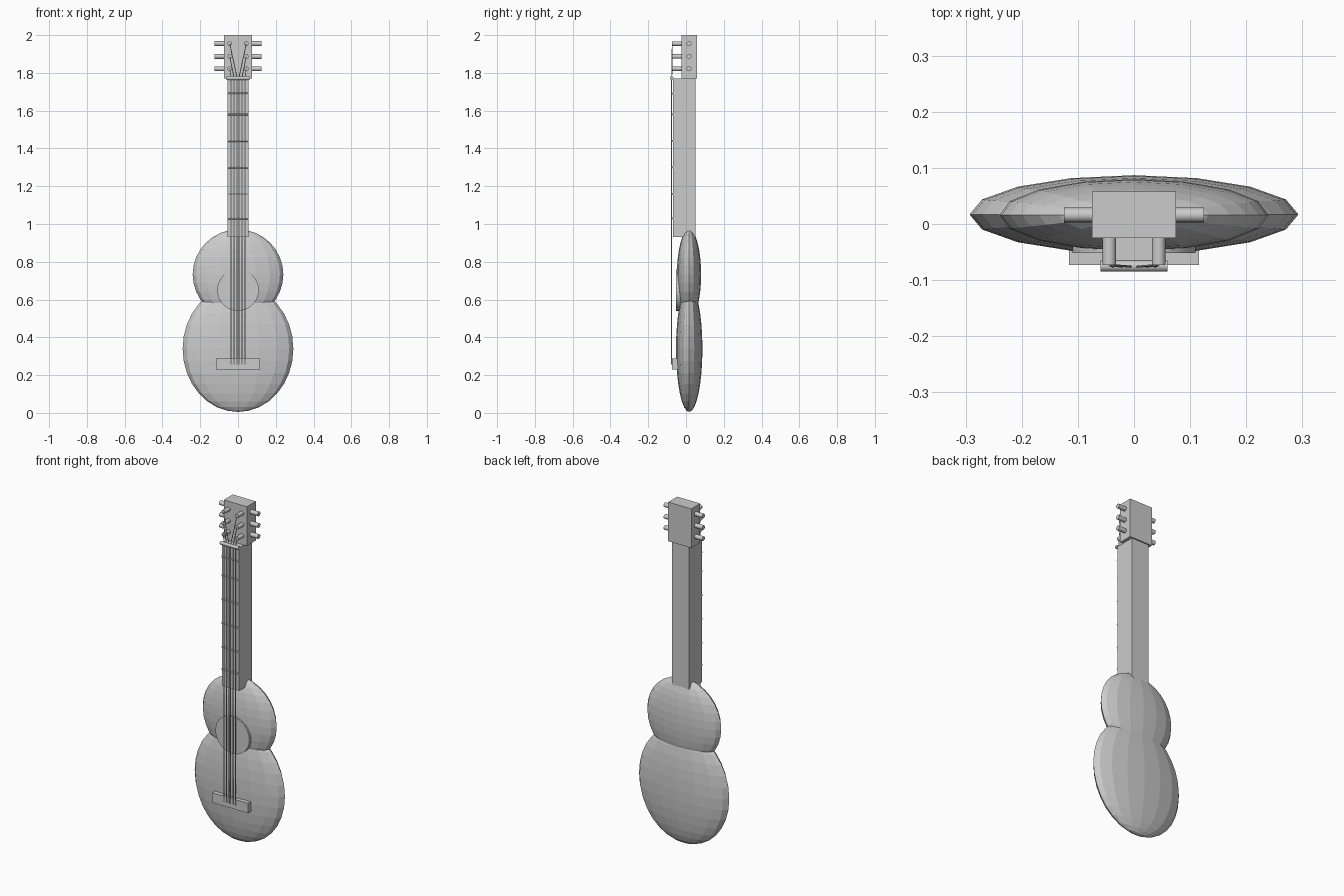
import bpy
import math
from mathutils import Vector

cube = bpy.data.objects.get("Cube")
if cube:
    bpy.data.objects.remove(cube, do_unlink=True)

grey = bpy.data.materials.new("plain light grey")
grey.use_nodes = True
GREY = (0.6, 0.6, 0.6, 1)
grey.diffuse_color = GREY
grey.node_tree.nodes["Principled BSDF"].inputs["Base Color"].default_value = GREY


def finish(name):
    ob = bpy.context.object
    ob.name = name
    ob.data.materials.append(grey)
    return ob


def box(name, low, high):
    low, high = Vector(low), Vector(high)
    bpy.ops.mesh.primitive_cube_add(size=1, location=(low + high) / 2)
    ob = finish(name)
    ob.scale = high - low
    return ob


def ellipsoid(name, centre, radii):
    bpy.ops.mesh.primitive_uv_sphere_add(segments=16, ring_count=16, location=centre)
    finish(name).scale = radii


def rod(name, start, end, radius, sides=16):
    start, end = Vector(start), Vector(end)
    axis = end - start
    bpy.ops.mesh.primitive_cylinder_add(vertices=sides, radius=radius,
                                        depth=axis.length, location=(start + end) / 2)
    ob = finish(name)
    ob.rotation_euler = axis.to_track_quat('Z', 'Y').to_euler()
    if sides > 8:
        bpy.ops.object.shade_smooth_by_angle(angle=math.radians(40))


# Body: two flattened, overlapping bouts
ellipsoid("lower_bout", (0, 0.017, 0.34), (0.293, 0.07, 0.335))
ellipsoid("upper_bout", (0, 0.016, 0.733), (0.24, 0.064, 0.238))
rod("sound_hole_disc", (0, -0.02, 0.65), (0, -0.052, 0.65), 0.11, 32)
box("bridge", (-0.116, -0.073, 0.23), (0.116, -0.04, 0.288))

# Neck, nut and headstock
box("neck", (-0.056, -0.069, 0.93), (0.056, 0.05, 1.77))
rod("nut", (-0.06, -0.075, 1.772), (0.06, -0.075, 1.772), 0.01)
box("headstock", (-0.075, -0.025, 1.77), (0.075, 0.058, 2.0))

# Frets
for i, z in enumerate((1.69, 1.58, 1.44, 1.3, 1.16, 1.03)):
    rod(f"fret_{i + 1}", (-0.056, -0.07, z), (0.056, -0.07, z), 0.005, 8)

# Tuners and strings, mirrored left and right
peg_heights = (1.955, 1.887, 1.822)
string_offsets = (0.005, 0.021, 0.037)
for side, word in ((1, "left"), (-1, "right")):
    for i, (z, offset) in enumerate(zip(peg_heights, string_offsets)):
        rod(f"{word}_tuner_{i + 1}", (side * 0.07, 0.016, z), (side * 0.125, 0.016, z), 0.013)
        rod(f"{word}_string_post_{i + 1}", (side * 0.044, -0.02, z), (side * 0.044, -0.073, z), 0.012)
        x = side * offset
        rod(f"{word}_string_{i + 1}", (x, -0.076, 0.257), (x, -0.076, 1.775), 0.0022, 6)
        rod(f"{word}_string_end_{i + 1}", (x, -0.076, 1.775), (side * 0.044, -0.073, z), 0.0022, 6)
